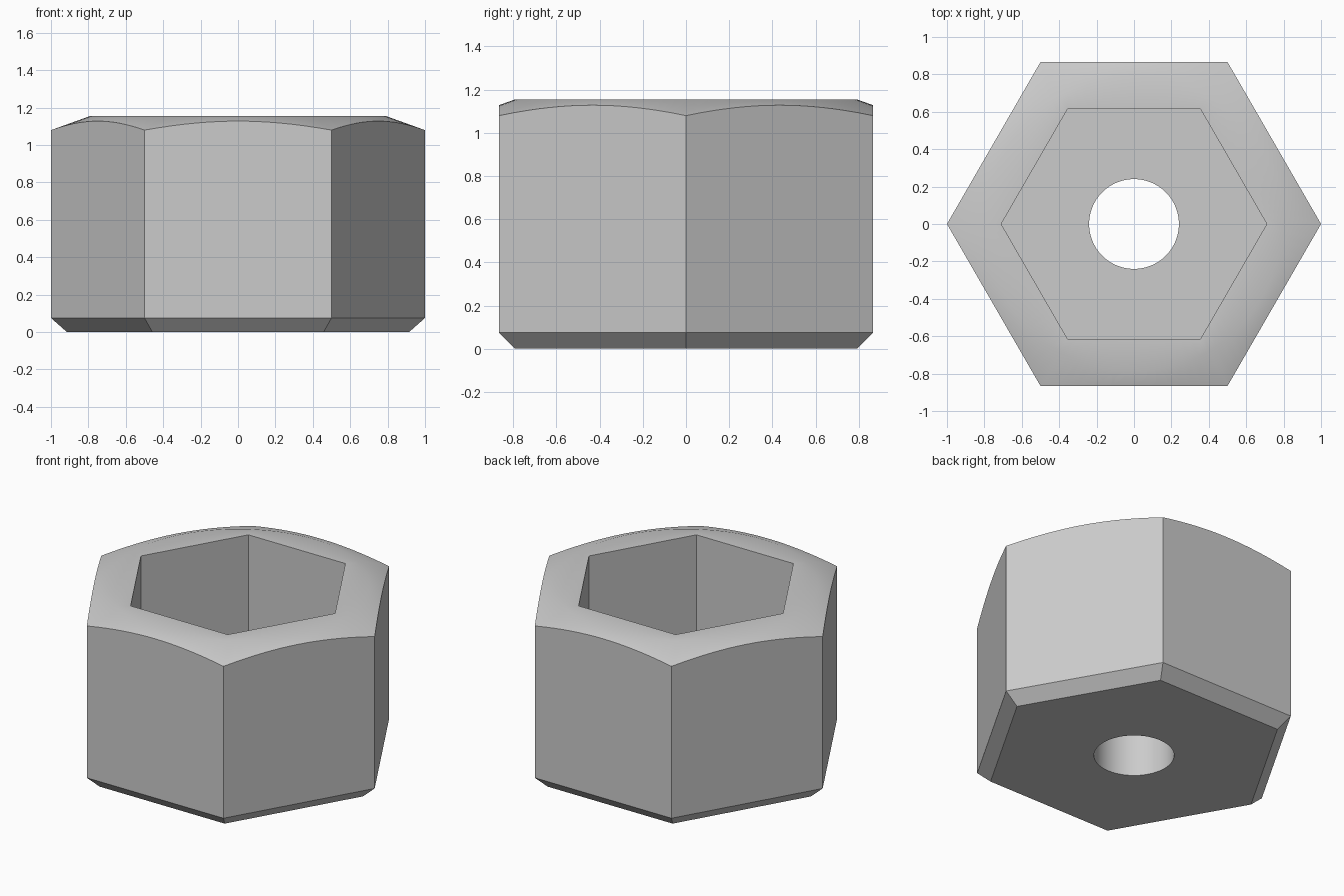
import bpy
import bmesh
from math import cos, sin, pi, radians

SEGMENTS = 96
TOP = 1.155        # overall height
CROWN = 0.79       # radius where the conical top chamfer starts
SLOPE = 0.36       # fall of the chamfer per unit of radius

cube = bpy.data.objects.get("Cube")
if cube:
    bpy.data.objects.remove(cube, do_unlink=True)


def hexagon(corner_radius):
    """Radius of a hexagon, as a function of angle, with corners on the x axis."""
    return lambda a: corner_radius * cos(pi / 6) / cos(a % (pi / 3) - pi / 6)


def circle(radius):
    return lambda a: radius


def level(z):
    return lambda r: z


def cone(r):
    return TOP - (r - CROWN) * SLOPE


# Closed section of the body: (outline, height) from the base, up the outside,
# over the crown, down the hexagonal pocket and through the bolt hole
section = [
    (hexagon(0.915), level(0)),
    (hexagon(1), level(0.075)),
    (hexagon(1), cone),
    (circle(CROWN), level(TOP)),
    (hexagon(0.71), level(TOP)),
    (hexagon(0.71), level(0.385)),
    (circle(0.24), level(0.385)),
    (circle(0.24), level(0)),
]

bm = bmesh.new()
rings = []
for outline, height in section:
    ring = []
    for i in range(SEGMENTS):
        a = 2 * pi * i / SEGMENTS
        r = outline(a)
        ring.append(bm.verts.new((r * cos(a), r * sin(a), height(r))))
    rings.append(ring)

# Join each ring to the next, the last one back to the first
for k, low in enumerate(rings):
    high = rings[(k + 1) % len(rings)]
    for i in range(SEGMENTS):
        j = (i + 1) % SEGMENTS
        bm.faces.new((low[i], low[j], high[j], high[i]))
bmesh.ops.recalc_face_normals(bm, faces=bm.faces)

mesh = bpy.data.meshes.new("hex_nut")
bm.to_mesh(mesh)
bm.free()
nut = bpy.data.objects.new("hex_nut", mesh)
bpy.context.collection.objects.link(nut)

# Plain grey metal
grey = bpy.data.materials.new("light_grey")
grey.use_nodes = True
colour = (0.6, 0.6, 0.6, 1)
grey.diffuse_color = colour
grey.node_tree.nodes["Principled BSDF"].inputs["Base Color"].default_value = colour
mesh.materials.append(grey)

# Smooth crown and hole, crisp edges elsewhere
bpy.ops.object.select_all(action="DESELECT")
nut.select_set(True)
bpy.context.view_layer.objects.active = nut
bpy.ops.object.shade_smooth_by_angle(angle=radians(30))
